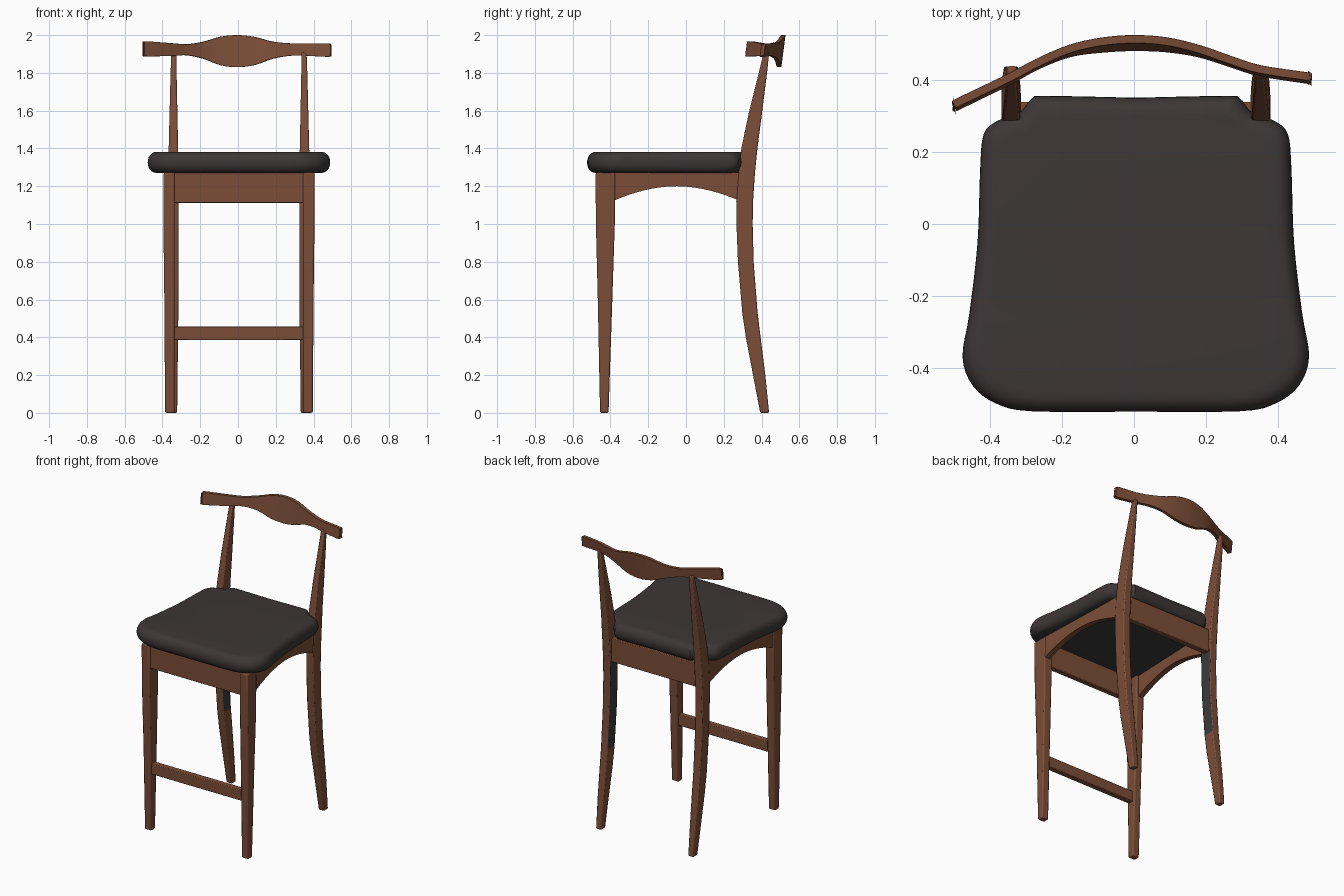
import bpy, bmesh, math

if "Cube" in bpy.data.objects:
    bpy.data.objects.remove(bpy.data.objects["Cube"])

CX = 0.005  # mirror plane of the frame


def material(name, rgb):
    m = bpy.data.materials.new(name)
    m.diffuse_color = (*rgb, 1)
    m.use_nodes = True
    m.node_tree.nodes["Principled BSDF"].inputs["Base Color"].default_value = m.diffuse_color
    return m


WOOD = material("walnut_wood", (0.2, 0.075, 0.039))
SEAT = material("dark_upholstery", (0.047, 0.038, 0.037))
GREY = material("charcoal_grey", (0.042, 0.042, 0.042))


def smooth_path(pts, n):
    """Catmull-Rom resampling of an open list of points."""
    out = []
    for i in range(len(pts) - 1):
        p0, p1 = pts[max(i - 1, 0)], pts[i]
        p2, p3 = pts[i + 1], pts[min(i + 2, len(pts) - 1)]
        for k in range(n):
            t = k / n
            out.append(tuple(0.5 * (2 * b + (c - a) * t + (2 * a - 5 * b + 4 * c - d) * t * t
                                    + (3 * b - a - 3 * c + d) * t ** 3)
                             for a, b, c, d in zip(p0, p1, p2, p3)))
    return out + [tuple(pts[-1])]


def loft(name, rings, mats, bevel=0.0, mirror=False, rule=None):
    """Skin equal-length rings of points and cap both ends."""
    bm = bmesh.new()
    vr = [[bm.verts.new(p) for p in r] for r in rings]
    n = len(vr[0])
    for a, b in zip(vr, vr[1:]):
        for i in range(n):
            j = (i + 1) % n
            bm.faces.new((a[i], a[j], b[j], b[i]))
    bm.faces.new(vr[0])
    bm.faces.new(vr[-1])
    bmesh.ops.recalc_face_normals(bm, faces=bm.faces)
    if rule:
        for f in bm.faces:
            f.material_index = rule(f)
    me = bpy.data.meshes.new(name)
    bm.to_mesh(me)
    bm.free()
    ob = bpy.data.objects.new(name, me)
    bpy.context.collection.objects.link(ob)
    ob.location.x = CX
    for m in mats:
        me.materials.append(m)
    bpy.ops.object.select_all(action='DESELECT')
    ob.select_set(True)
    bpy.context.view_layer.objects.active = ob
    bpy.ops.object.shade_smooth_by_angle(angle=math.radians(35))
    if mirror:
        ob.modifiers.new("mirror", 'MIRROR')
    if bevel:
        b = ob.modifiers.new("bevel", 'BEVEL')
        b.width, b.segments, b.limit_method = bevel, 2, 'ANGLE'
        b.angle_limit = math.radians(40)
    return ob


def rect(x0, x1, y0, y1, z):
    return [(x0, y0, z), (x1, y0, z), (x1, y1, z), (x0, y1, z)]


def box(name, x, y, z):
    return loft(name, [rect(*x, *y, z[0]), rect(*x, *y, z[1])], [WOOD], 0.004)


# Front legs: taper in depth towards the foot (z, y front, y back, outer x)
front = [(0, -0.455, -0.41, 0.391), (0.6, -0.467, -0.39, 0.395),
         (1.0, -0.477, -0.377, 0.4), (1.272, -0.479, -0.375, 0.4)]
loft("front_legs", [rect(0.34, x, a, b, z) for z, a, b, x in front], [WOOD], 0.008, True)

# Back legs run on up as backrest posts (z, y front, y back, inner x, outer x)
back = [(0, 0.393, 0.44, 0.327, 0.368), (0.2, 0.355, 0.42, 0.325, 0.371),
        (0.4, 0.317, 0.395, 0.322, 0.373), (0.53, 0.298, 0.379, 0.321, 0.374),
        (0.8, 0.275, 0.358, 0.32, 0.375), (1.0, 0.267, 0.353, 0.32, 0.375),
        (1.12, 0.266, 0.355, 0.32, 0.375), (1.27, 0.278, 0.365, 0.32, 0.375),
        (1.4, 0.293, 0.378, 0.322, 0.372), (1.6, 0.335, 0.404, 0.326, 0.367),
        (1.8, 0.385, 0.429, 0.33, 0.362), (1.91, 0.412, 0.441, 0.332, 0.358)]


def inner_patch(f):
    # grey inner faces on the upper half of the lower leg
    return 1 if f.normal.x < -0.9 and 0.5 < f.calc_center_median().z < 1.12 else 0


loft("back_legs", [rect(x0, x1, a, b, z) for z, a, b, x0, x1 in back],
     [WOOD, GREY], 0.007, True, inner_patch)

# Front and back aprons, footrest
box("front_apron", (-0.35, 0.35), (-0.465, -0.425), (1.112, 1.272))
box("back_apron", (-0.33, 0.33), (0.3, 0.34), (1.112, 1.272))
box("footrest", (-0.35, 0.35), (-0.452, -0.412), (0.385, 0.458))

# Side aprons with arched lower edge, slanting in towards the back
rings = []
for i in range(17):
    y = -0.39 + 0.68 * i / 16
    x = 0.376 - 0.024 * i / 16
    zb = 1.2 - 0.08 * abs((i - 8) / 8) ** 1.9
    rings.append([(x - 0.019, y, zb), (x + 0.019, y, zb), (x + 0.019, y, 1.272), (x - 0.019, y, 1.272)])
loft("side_aprons", rings, [WOOD], 0.0, True)

# Seat cushion: outline notched around the posts, with a rounded edge
half = [(0, 0.352), (0.25, 0.357), (0.29, 0.35), (0.325, 0.31), (0.385, 0.288), (0.424, 0.25),
        (0.434, 0.15), (0.441, -0.05), (0.464, -0.25), (0.483, -0.37), (0.455, -0.45),
        (0.39, -0.5), (0.29, -0.522), (0, -0.523)]
right = smooth_path(half, 4)
outline = right + [(-x, y) for x, y in right[-2:0:-1]]
rings = []
for i in range(13):
    t = math.radians(-90 + 15 * i)
    inset = 0.052 * (1 - max(math.cos(t), 0) ** 0.8)
    sx, sy = 1 - inset / 0.48, 1 - inset / 0.44
    z = 1.326 + 0.056 * math.sin(t)
    rings.append([(x * sx, (y + 0.083) * sy - 0.083, z) for x, y in outline])
loft("seat", rings, [SEAT, GREY], rule=lambda f: 1 if f.normal.z < -0.99 else 0)

# Curved crest rail, uneven at the ends (x, y, z low, z high)
rail = [(-0.5, 0.328, 1.893, 1.962), (-0.485, 0.336, 1.887, 1.967), (-0.35, 0.402, 1.89, 1.957),
        (-0.27, 0.445, 1.893, 1.952), (-0.18, 0.482, 1.874, 1.966), (-0.09, 0.499, 1.84, 1.992),
        (0, 0.505, 1.83, 2.0), (0.09, 0.5, 1.842, 1.99), (0.18, 0.482, 1.874, 1.966),
        (0.27, 0.452, 1.89, 1.957), (0.35, 0.427, 1.891, 1.956), (0.475, 0.408, 1.885, 1.956),
        (0.49, 0.406, 1.89, 1.95)]
path = smooth_path(rail, 4)
rings = []
for i, (x, y, z0, z1) in enumerate(path):
    a, b = path[max(i - 1, 0)], path[min(i + 1, len(path) - 1)]
    dx, dy = b[0] - a[0], b[1] - a[1]
    k = 0.0115 / math.hypot(dx, dy)
    nx, ny = -dy * k, dx * k
    lo, hi = 0.13 * (z0 - 1.92), 0.13 * (z1 - 1.92)  # slight backward lean
    rings.append([(x - nx, y - ny + lo, z0), (x + nx, y + ny + lo, z0),
                  (x + nx, y + ny + hi, z1), (x - nx, y - ny + hi, z1)])
loft("crest_rail", rings, [WOOD], 0.003).location.x = 0
